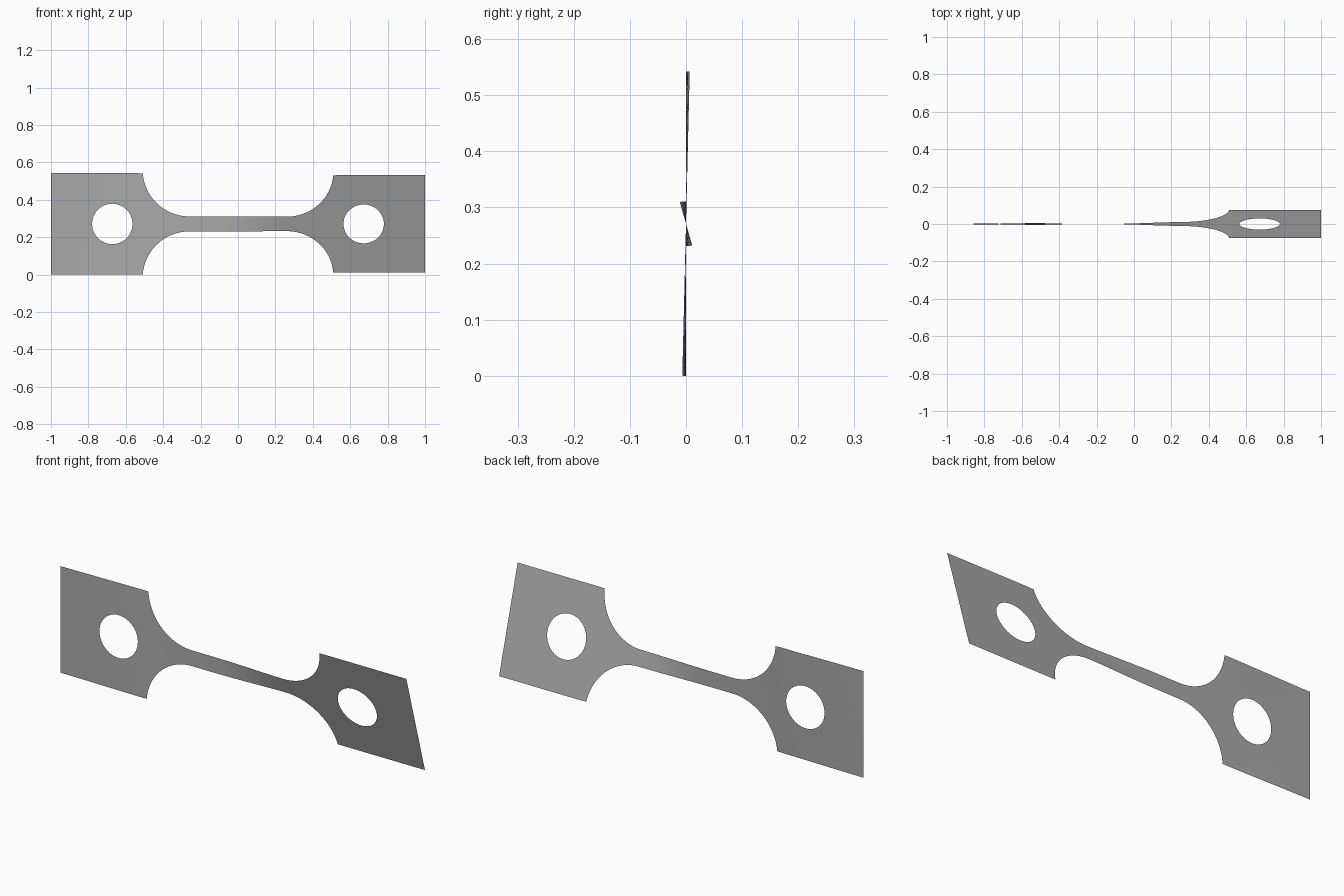
import bpy, bmesh
from math import sin, cos, pi, sqrt, radians

cube = bpy.data.objects.get("Cube")
if cube:
    bpy.data.objects.remove(cube)

MID_Z = 0.271                       # height of the long axis
TAB, NECK = 0.271, 0.04             # half heights
FILLET_X, FILLET_R = 0.26, 0.25     # fillet arcs between neck and tabs
HOLE_X, HOLE_R = 0.672, 0.108       # round holes in the tabs
TWIST = [(-1, 0), (-0.5, -1.4), (-0.15, 0), (0.3, 16), (1, 16)]


def outline(x):
    """Half height of the plate at x."""
    d = abs(x) - FILLET_X
    if d <= 0:
        return NECK
    if d >= FILLET_R:
        return TAB
    return min(TAB, NECK + FILLET_R - sqrt(FILLET_R ** 2 - d * d))


def hole(x):
    """Half height of the hole at x."""
    return sqrt(max(0, HOLE_R ** 2 - (abs(x) - HOLE_X) ** 2))


def twist(x):
    """Smoothly varying turn about the long axis."""
    for (x0, a0), (x1, a1) in zip(TWIST, TWIST[1:]):
        if x <= x1:
            t = (x - x0) / (x1 - x0)
            return radians(a0 + (a1 - a0) * t * t * (3 - 2 * t))
    return radians(TWIST[-1][1])


# Columns along the plate, dense on the arcs and holes
half = [i * FILLET_X / 12 for i in range(13)]
half += [FILLET_X + FILLET_R * sin(i * pi / 48) for i in range(1, 23)]
half += [0.5092, 0.535]
half += [HOLE_X - HOLE_R * cos(i * pi / 32) for i in range(33)]
half += [0.83, 0.91, 1.0]
columns = sorted({round(s * x, 5) for x in half for s in (-1, 1)})

# Twisted sheet: strips from the hole or axis to the outline, above and below
bm = bmesh.new()
for side in (1, -1):
    rows = []
    for x in columns:
        a, inner, outer = twist(x), hole(x), outline(x)
        row = []
        for k in range(5):
            h = side * (inner + (outer - inner) * k / 4)
            row.append(bm.verts.new((x, -h * sin(a), MID_Z + h * cos(a))))
        rows.append(row)
    for r0, r1 in zip(rows, rows[1:]):
        for k in range(4):
            quad = [r0[k], r1[k], r1[k + 1], r0[k + 1]]
            bm.faces.new(quad if side > 0 else quad[::-1])
bmesh.ops.remove_doubles(bm, verts=bm.verts, dist=0.0001)

mesh = bpy.data.meshes.new("twisted_plate")
bm.to_mesh(mesh)
bm.free()
plate = bpy.data.objects.new("twisted_plate", mesh)
bpy.context.collection.objects.link(plate)

# Plain grey metal
grey = bpy.data.materials.new("grey_metal")
grey.use_nodes = True
grey.diffuse_color = (0.4, 0.4, 0.4, 1)
grey.node_tree.nodes["Principled BSDF"].inputs["Base Color"].default_value = (0.4, 0.4, 0.4, 1)
mesh.materials.append(grey)

bpy.context.view_layer.objects.active = plate
plate.select_set(True)
bpy.ops.object.shade_smooth_by_angle()
